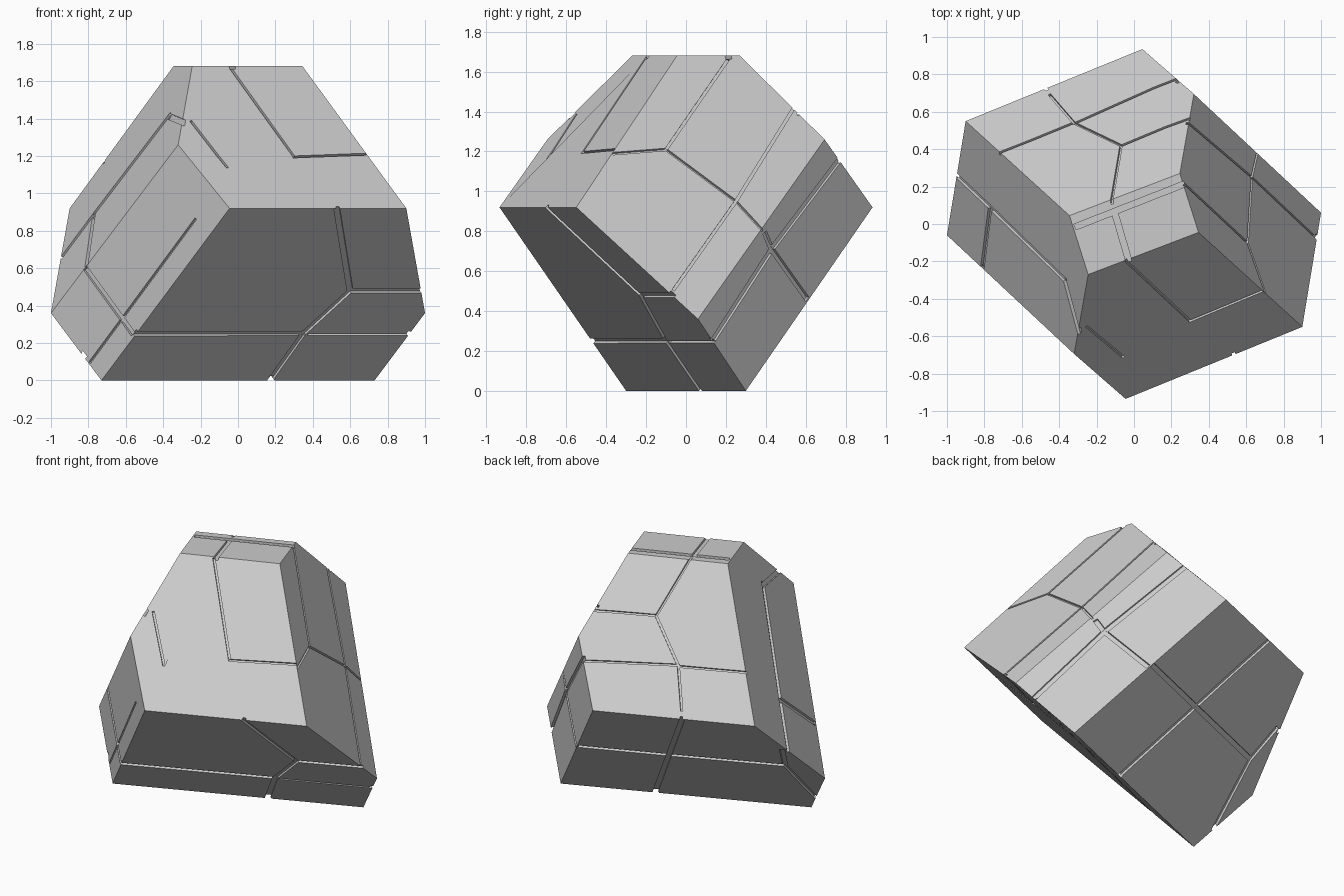
import bpy, bmesh, math
from mathutils import Vector, Matrix
from mathutils.bvhtree import BVHTree

cube = bpy.data.objects.get("Cube")
if cube:
    bpy.data.objects.remove(cube, do_unlink=True)

grey = bpy.data.materials.new("plain grey")
grey.use_nodes = True
colour = (0.6, 0.6, 0.6, 1)
grey.diffuse_color = colour
grey.node_tree.nodes["Principled BSDF"].inputs["Base Color"].default_value = colour


def make_object(name, bm):
    mesh = bpy.data.meshes.new(name)
    bm.to_mesh(mesh)
    obj = bpy.data.objects.new(name, mesh)
    bpy.context.collection.objects.link(obj)
    return obj


# Faceted block: half of the corners, the rest by a half turn about z
half_corners = [
    (-.045, -.935, .92), (.9, -.55, .92), (1, .06, .36), (.32, .695, 1.26),
    (.345, -.045, 1.68), (.245, .27, 1.68), (.73, .3, 0),
]
body_bm = bmesh.new()
for x, y, z in half_corners:
    body_bm.verts.new((x, y, z))
    body_bm.verts.new((-x, -y, z))
bmesh.ops.convex_hull(body_bm, input=body_bm.verts)
bmesh.ops.dissolve_limit(body_bm, angle_limit=math.radians(6),
                         verts=body_bm.verts, edges=body_bm.edges)
bmesh.ops.recalc_face_normals(body_bm, faces=body_bm.faces)
body = make_object("faceted_block", body_bm)
tree = BVHTree.FromBMesh(body_bm)

# Panel seams, drawn on the block from one side: (axis, sign) per side
SIDES = {"front": (1, -1), "back": (1, 1), "right": (0, 1), "top": (2, 1)}
WIDE, FINE, DEPTH = 0.032, 0.014, 0.016
cutter_bm = bmesh.new()


def lift(side, point):
    axis, sign = SIDES[side]
    coords = list(point)
    coords.insert(axis, 5 * sign)
    ray = Vector((0, 0, 0))
    ray[axis] = -sign
    return Vector(coords), ray


def seam(side, width, *points):
    """Cut a straight groove between each pair of neighbouring points."""
    for a, b in zip(points, points[1:]):
        mid, ray = lift(side, [(i + j) / 2 for i, j in zip(a, b)])
        hit, normal, _, _ = tree.ray_cast(mid, ray)
        if hit is None:
            continue
        ends = []
        for p in (a, b):
            start, _ = lift(side, p)
            ends.append(start + ray * ((hit - start).dot(normal) / ray.dot(normal)))
        along = ends[1] - ends[0]
        length = along.length + width
        along.normalize()
        across = normal.cross(along)
        turn = Matrix((along, across, normal)).transposed().to_4x4()
        centre = (ends[0] + ends[1]) / 2 + normal * (0.04 - DEPTH)
        size = Matrix.Diagonal((length, width, 0.08, 1))
        bmesh.ops.create_cube(cutter_bm, size=1,
                              matrix=Matrix.Translation(centre) @ turn @ size)


# Front lower face
seam("front", WIDE, (-.55, .25), (.35, .25), (.6, .48), (.97, .48))
seam("front", WIDE, (.17, 0), (.35, .25))
seam("front", WIDE, (.6, .48), (.53, .91))
seam("front", FINE, (.38, .245), (.9, .245))
# Front upper face
seam("top", FINE, (-.04, -.2), (.3, -.52), (.68, -.36))
seam("top", FINE, (-.25, -.55), (-.06, -.71))
# Top face
seam("top", WIDE, (-.3, -.01), (.26, .21))
seam("top", WIDE, (-.1, .05), (-.03, -.19))
# Back upper face
seam("top", FINE, (-.72, .38), (-.32, .54), (.22, .775))
seam("top", FINE, (-.45, .69), (-.32, .54), (-.07, .42), (.3, .57))
seam("top", FINE, (-.07, .42), (-.12, .12))
# Back lower face
seam("back", WIDE, (.36, .47), (-.83, .47), (-.91, .65))
seam("back", WIDE, (-.47, .91), (.18, 0))
seam("back", WIDE, (-.83, .47), (-.82, .13))
# Right upper face
seam("right", FINE, (.21, 1.66), (-.1, 1.21), (.25, .95), (.56, 1.45))
seam("right", FINE, (-.1, 1.21), (-.36, 1.19))
seam("right", FINE, (-.06, .51), (.25, .95), (.38, .81))
# Right lower face
seam("right", WIDE, (.77, 1.16), (.43, .71), (.14, .26))
seam("right", WIDE, (.4, .78), (.43, .71), (.6, .47))
# Left upper face
seam("top", WIDE, (-.94, .25), (-.77, .09), (-.37, -.3), (-.29, -.6))
seam("top", WIDE, (-.77, .09), (-.81, -.22))
# Left lower face
seam("front", WIDE, (-.81, .59), (-.62, .33), (-.57, .26))
seam("front", FINE, (-.79, .1), (-.62, .33), (-.23, .86))

# Cut the seams, then drop the cutter
cutter = make_object("seam_cutter", cutter_bm)
cutter.hide_render = True
cut = body.modifiers.new("seams", "BOOLEAN")
cut.operation = "DIFFERENCE"
cut.solver = "EXACT"
cut.use_self = True
cut.object = cutter
graph = bpy.context.evaluated_depsgraph_get()
body.data = bpy.data.meshes.new_from_object(body.evaluated_get(graph))
body.modifiers.clear()
bpy.data.objects.remove(cutter, do_unlink=True)
body.data.materials.clear()
body.data.materials.append(grey)
for face in body.data.polygons:
    face.material_index = 0
